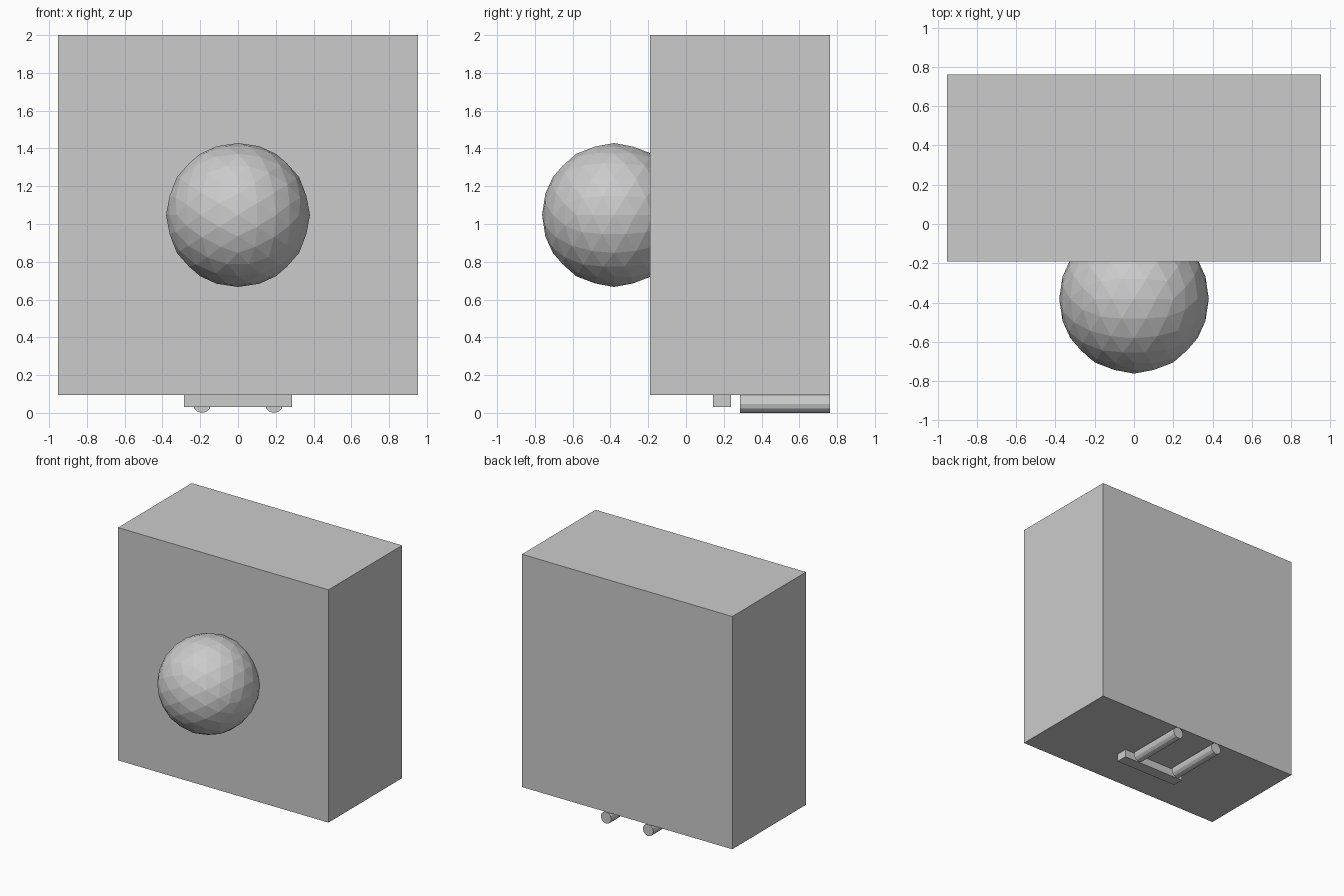
import bpy
from math import atan, pi, sqrt

if "Cube" in bpy.data.objects:
    bpy.data.objects.remove(bpy.data.objects["Cube"])

U = 2 / 2.1  # model unit, so that the total height is 2


def box(name, size, loc):
    bpy.ops.mesh.primitive_cube_add(size=1, location=[c * U for c in loc])
    ob = bpy.context.object
    ob.name = name
    ob.scale = [s * U for s in size]
    bpy.ops.object.transform_apply(location=False, rotation=False, scale=True)
    return ob


# Large square block
box("main_block", (2, 1, 2), (0, 0.3, 1.1))

# Faceted ball on the front, turned so edge midpoints lie on the axes
phi = (1 + sqrt(5)) / 2
bpy.ops.mesh.primitive_ico_sphere_add(
    subdivisions=3, radius=0.4 * U, location=(0, -0.4 * U, 1.1 * U),
    rotation=(0, -atan(1 / phi), 0))
bpy.context.object.name = "front_ball"

# Cross bar under the block
box("cross_bar", (0.6, 0.1, 0.1), (0, 0.2, 0.083))

# Two rods under the block, running to the back
for side, name in ((-1, "left_rod"), (1, "right_rod")):
    bpy.ops.mesh.primitive_cylinder_add(
        vertices=12, radius=0.05 * U, depth=0.5 * U,
        location=(side * 0.2 * U, 0.55 * U, 0.05 * U), rotation=(pi / 2, 0, 0))
    bpy.context.object.name = name
